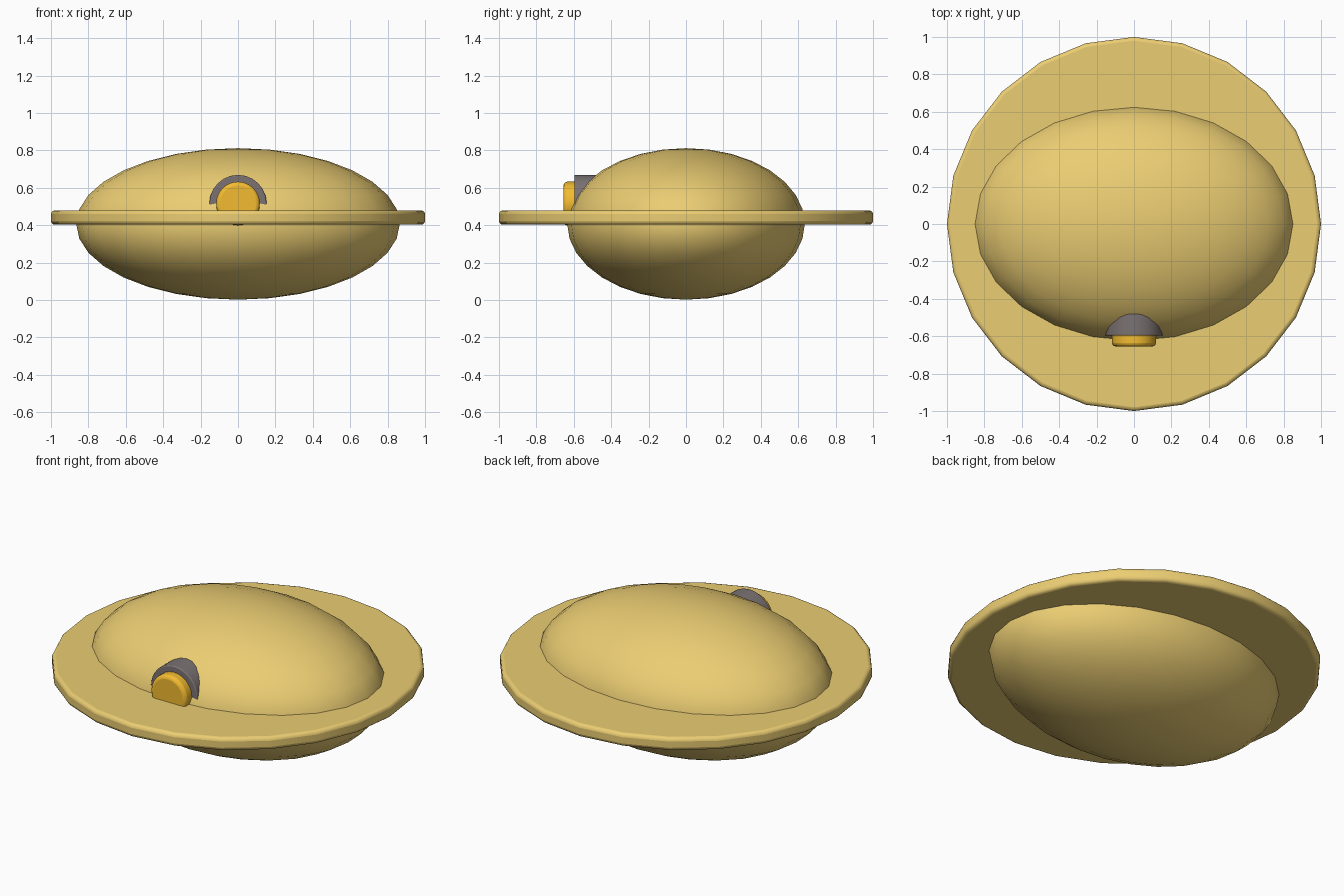
import bpy
from math import radians

if "Cube" in bpy.data.objects:
    bpy.data.objects.remove(bpy.data.objects["Cube"])


def material(name, rgb):
    m = bpy.data.materials.new(name)
    m.diffuse_color = (*rgb, 1)
    m.use_nodes = True
    m.node_tree.nodes["Principled BSDF"].inputs["Base Color"].default_value = m.diffuse_color
    return m


gold = material("gold", (0.83, 0.61, 0.17))
orange = material("orange", (0.90, 0.50, 0.03))
dark = material("dark", (0.20, 0.17, 0.17))


def finish(name, mat):
    ob = bpy.context.object
    ob.name = name
    ob.data.materials.append(mat)
    bpy.ops.object.shade_smooth_by_angle(angle=radians(35))
    return ob


def rounded_disc(name, mat, radius, depth, loc, rot, sides, bevel):
    bpy.ops.mesh.primitive_cylinder_add(vertices=sides, radius=radius, depth=depth,
                                        location=loc, rotation=rot)
    ob = finish(name, mat)
    b = ob.modifiers.new("rounded_rim", 'BEVEL')
    b.width, b.segments = bevel, 3
    b.limit_method, b.angle_limit = 'ANGLE', radians(40)
    return ob


# Flattened ellipsoid body
bpy.ops.mesh.primitive_uv_sphere_add(segments=24, ring_count=16, radius=1,
                                     location=(0, 0, 0.407))
bpy.context.object.scale = (0.865, 0.635, 0.405)
bpy.ops.object.transform_apply(location=False, rotation=False, scale=True)
finish("body", gold)

# Wide flat brim around the body
rounded_disc("brim", gold, 1.0, 0.076, (0, 0, 0.441), (0, 0, 0), 24, 0.02)

# Front badge: dark backing with an orange button on it
facing = (radians(90), 0, 0)
rounded_disc("badge_backing", dark, 0.153, 0.15, (0, -0.522, 0.516), facing, 24, 0.006)
rounded_disc("badge_button", orange, 0.117, 0.11, (0, -0.6, 0.516), facing, 24, 0.02)
